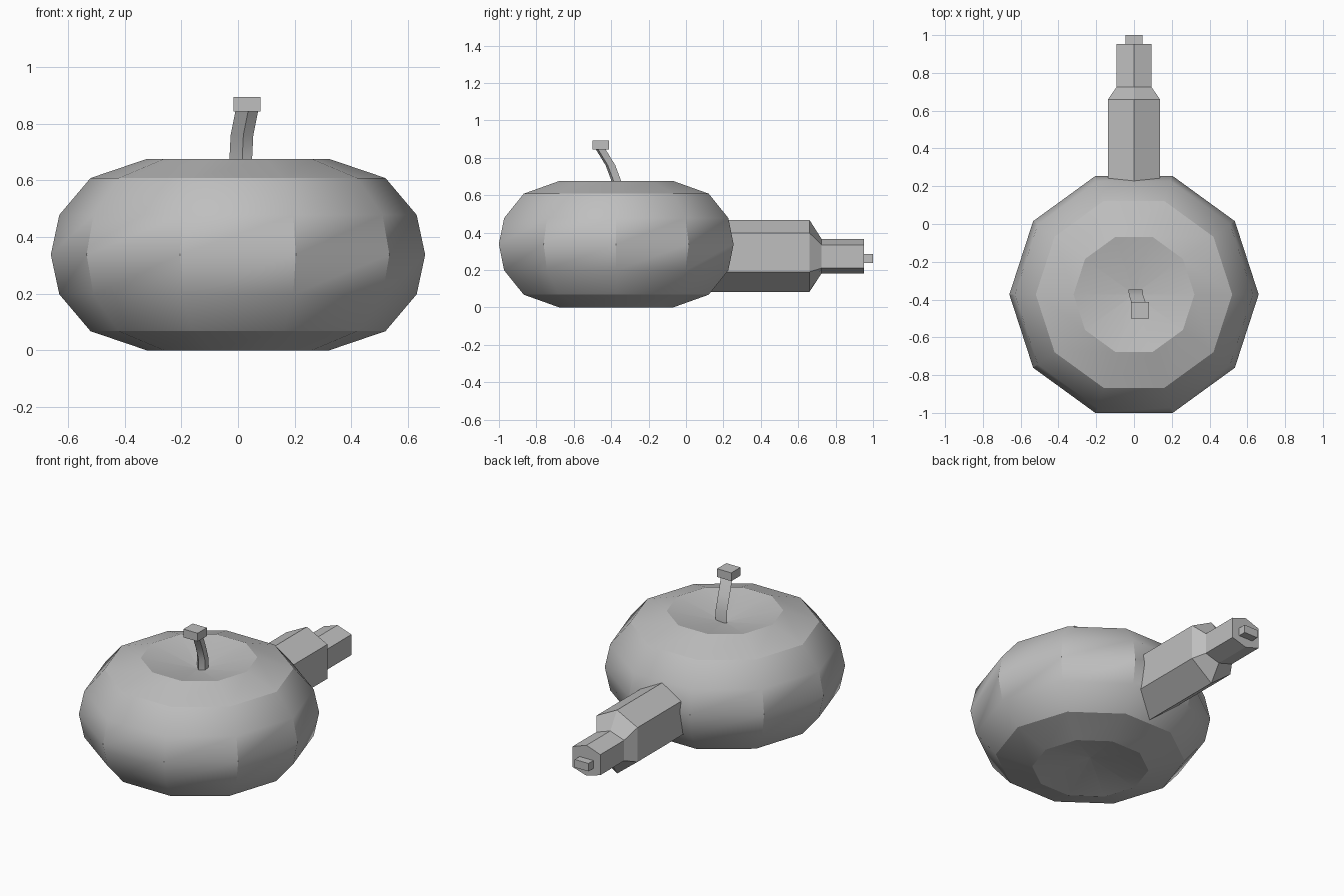
import bpy, bmesh, math
from mathutils import Vector

cube = bpy.data.objects.get("Cube")
if cube:
    bpy.data.objects.remove(cube, do_unlink=True)

grey = bpy.data.materials.new("plain_grey")
grey.use_nodes = True
grey.diffuse_color = (0.52, 0.52, 0.52, 1)
grey.node_tree.nodes["Principled BSDF"].inputs["Base Color"].default_value = grey.diffuse_color


def loft(name, rings, smooth=False):
    """Skin a list of equally long point rings and close both ends."""
    bm = bmesh.new()
    loops = [[bm.verts.new(p) for p in ring] for ring in rings]
    n = len(loops[0])
    for a, b in zip(loops, loops[1:]):
        for i in range(n):
            j = (i + 1) % n
            bm.faces.new((a[i], a[j], b[j], b[i]))
    bm.faces.new(loops[0])
    bm.faces.new(loops[-1])
    bmesh.ops.remove_doubles(bm, verts=bm.verts, dist=1e-5)
    bmesh.ops.recalc_face_normals(bm, faces=bm.faces)
    mesh = bpy.data.meshes.new(name)
    bm.to_mesh(mesh)
    bm.free()
    mesh.materials.append(grey)
    obj = bpy.data.objects.new(name, mesh)
    bpy.context.collection.objects.link(obj)
    if smooth:
        bpy.ops.object.select_all(action='DESELECT')
        obj.select_set(True)
        bpy.context.view_layer.objects.active = obj
        bpy.ops.object.shade_smooth_by_angle(angle=math.radians(30))
    return obj


def box(name, x0, x1, y0, y1, z0, z1):
    return loft(name, [[(x0, y0, z), (x1, y0, z), (x1, y1, z), (x0, y1, z)] for z in (z0, z1)])


# Squashed ten-sided body, dimpled at both poles
BODY_Y, MID_Z = -0.373, 0.338
half = [(0.66, 0), (0.63, 0.14), (0.52, 0.27), (0.32, 0.338), (0.0001, 0.27)]
profile = [(r, -z) for r, z in reversed(half[1:])] + half
rings = []
for r, z in profile:
    angles = [math.tau * i / 10 for i in range(10)]
    rings.append([(r * math.cos(a), BODY_Y + r * math.sin(a), MID_Z + z) for a in angles])
loft("body", rings, smooth=True)


# Six-sided barrel stepping down to a thin muzzle
def hexagon(y, w, bottom, low, high, top):
    return [(0, y, bottom), (w, y, low), (w, y, high), (0, y, top), (-w, y, high), (-w, y, low)]


thick = (0.137, 0.083, 0.19, 0.398, 0.468)
thin = (0.093, 0.182, 0.21, 0.334, 0.366)
loft("barrel", [hexagon(0, *thick), hexagon(0.66, *thick),
                hexagon(0.725, *thin), hexagon(0.953, *thin)])
box("barrel_tip", -0.046, 0.046, 0.94, 1.0, 0.238, 0.286)

# Bent stem with a flat cap
section = [(-0.03, -0.348), (0.015, -0.4), (0.05, -0.388), (0.045, -0.348)]
path = [(0, 0, 0.59), (0, 0, 0.68), (0.004, -0.03, 0.76), (0.022, -0.085, 0.85)]
loft("stem", [[Vector((x, y, 0)) + Vector(p) for x, y in section] for p in path], smooth=True)
box("stem_cap", -0.015, 0.08, -0.5, -0.412, 0.843, 0.893)
